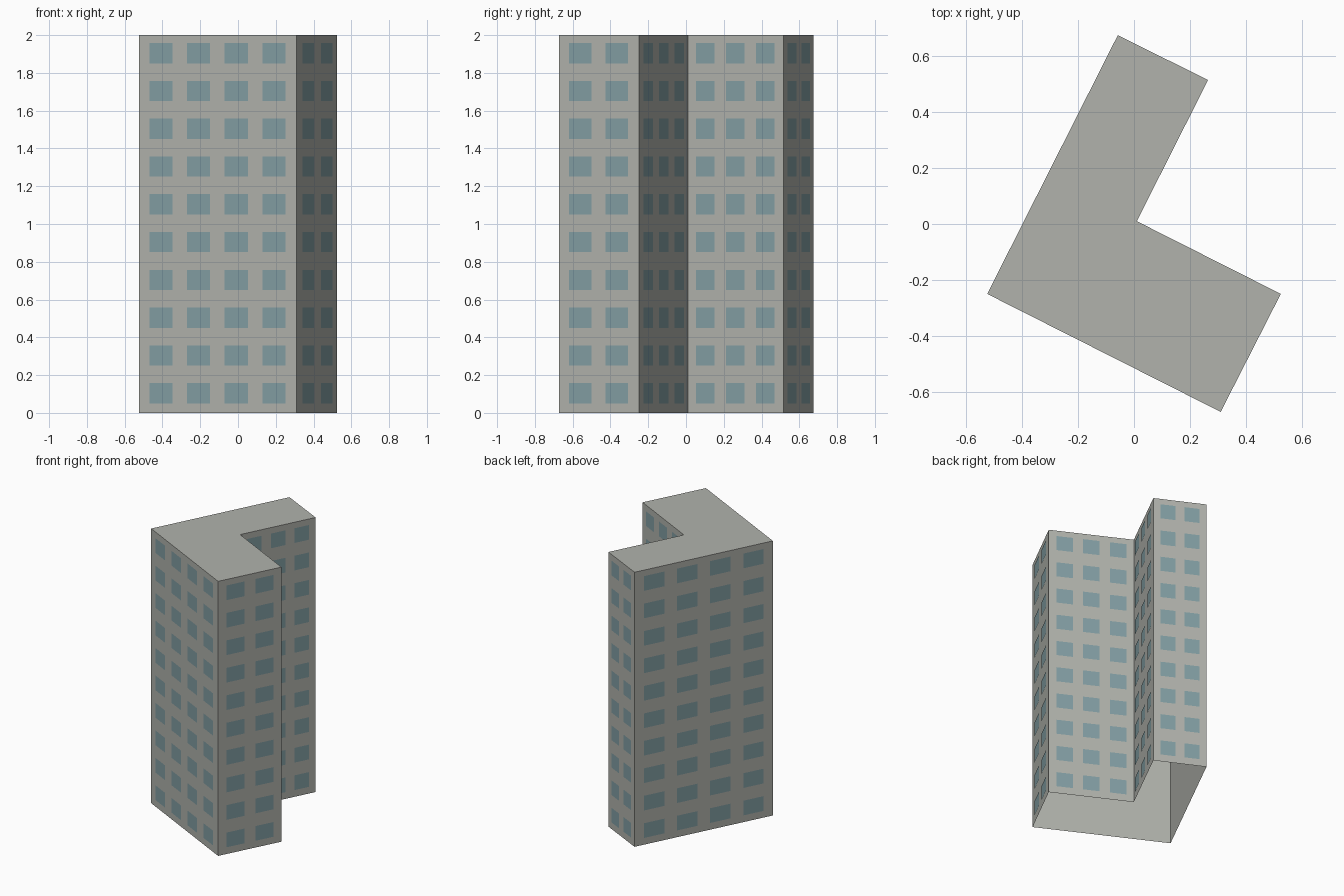
import bpy
import bmesh
from mathutils import Vector

cube = bpy.data.objects.get("Cube")
if cube:
    bpy.data.objects.remove(cube, do_unlink=True)

HEIGHT = 2.0
FLOORS = 10
FLOOR_H = HEIGHT / FLOORS
WINDOW_H = 0.107
PLATE_GAP = 0.003      # window plates sit just off the wall
GAP, MARGIN = 0.62, 0.46   # relative to the window width

# L-shaped footprint, counter-clockwise, with window columns on the wall that starts there
FOOTPRINT = [
    ((-0.525, -0.25), 4),
    ((0.31, -0.672), 2),
    ((0.525, -0.25), 3),
    ((0.01, 0.01), 3),
    ((0.265, 0.515), 2),
    ((-0.058, 0.675), 4),
]


def make_material(name, colour):
    mat = bpy.data.materials.new(name)
    mat.use_nodes = True
    mat.diffuse_color = colour
    mat.node_tree.nodes["Principled BSDF"].inputs["Base Color"].default_value = colour
    return mat


def make_object(name, bm, mat):
    mesh = bpy.data.meshes.new(name)
    bm.to_mesh(mesh)
    bm.free()
    mesh.materials.append(mat)
    obj = bpy.data.objects.new(name, mesh)
    bpy.context.collection.objects.link(obj)
    return obj


def add_upright_quad(bm, start, end, z0, z1):
    corners = [(start, z0), (end, z0), (end, z1), (start, z1)]
    return bm.faces.new([bm.verts.new((p.x, p.y, z)) for p, z in corners])


concrete = make_material("pale grey concrete", (0.44, 0.45, 0.415, 1))
glass = make_material("blue grey glass", (0.225, 0.345, 0.37, 1))

points = [Vector(p) for p, _ in FOOTPRINT]
walls = [(points[i], points[(i + 1) % len(points)], cols)
         for i, (_, cols) in enumerate(FOOTPRINT)]

# Building shell: walls and flat roof, open underneath
bm = bmesh.new()
for start, end, _ in walls:
    add_upright_quad(bm, start, end, 0, HEIGHT)
bm.faces.new([bm.verts.new((p.x, p.y, HEIGHT)) for p in points])
bmesh.ops.remove_doubles(bm, verts=bm.verts, dist=0.0001)
make_object("building_shell", bm, concrete)

# Window plates: an even grid on every wall
bm = bmesh.new()
for start, end, cols in walls:
    along = (end - start).normalized()
    offset = Vector((along.y, -along.x)) * PLATE_GAP
    width = (end - start).length / (cols + (cols - 1) * GAP + 2 * MARGIN)
    for floor in range(FLOORS):
        middle = (floor + 0.52) * FLOOR_H
        for col in range(cols):
            left = start + offset + along * width * (MARGIN + col * (1 + GAP))
            add_upright_quad(bm, left, left + along * width,
                             middle - WINDOW_H / 2, middle + WINDOW_H / 2)
make_object("windows", bm, glass)
